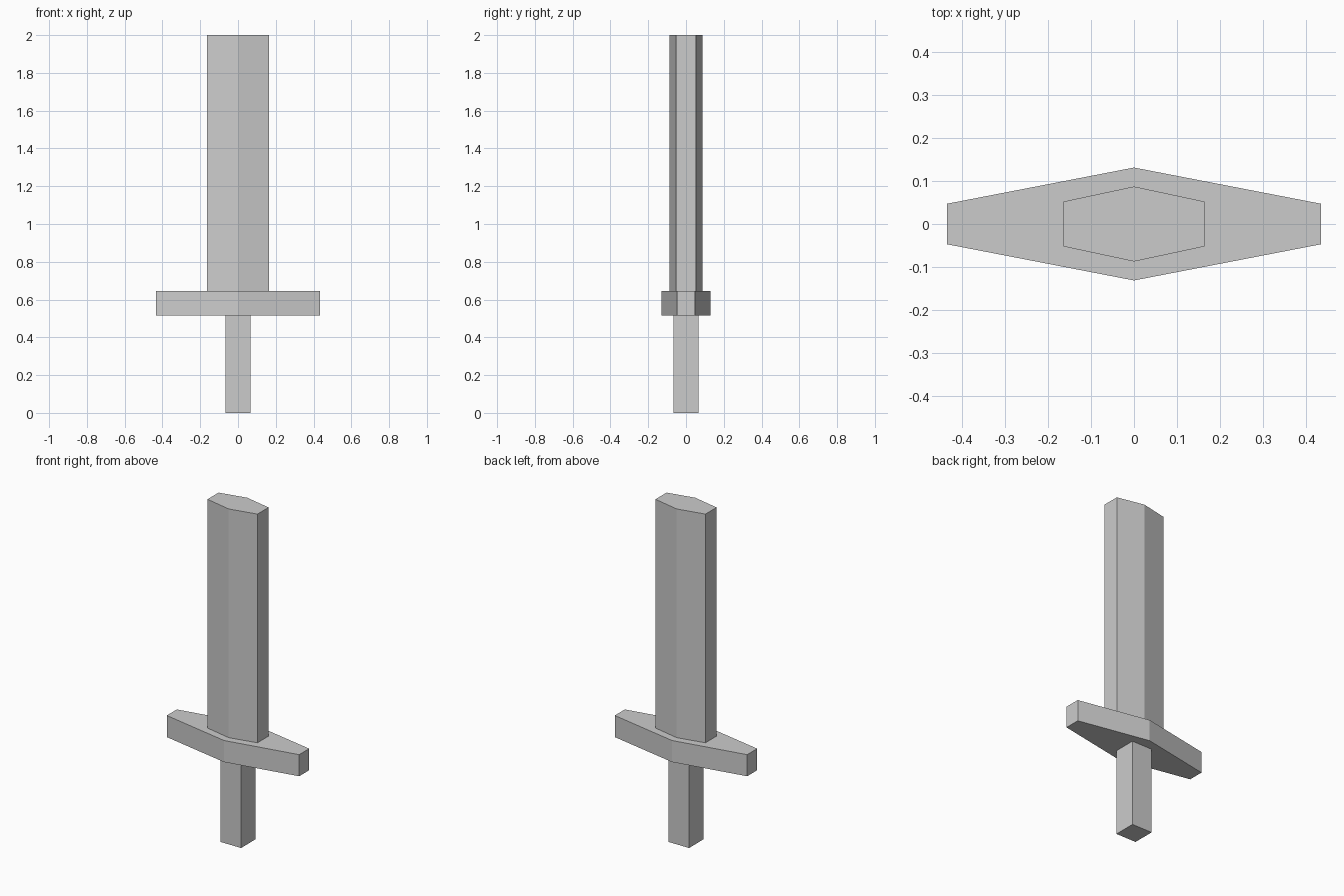
import bpy
import bmesh

if "Cube" in bpy.data.objects:
    bpy.data.objects.remove(bpy.data.objects["Cube"])


def prism(name, outline, z0, z1):
    """Extrude a flat outline from z0 up to z1 as a closed, flat-faced solid."""
    bm = bmesh.new()
    base = bm.faces.new([bm.verts.new((x, y, z0)) for x, y in outline])
    ext = bmesh.ops.extrude_face_region(bm, geom=[base], use_keep_orig=True)
    top = [g for g in ext["geom"] if isinstance(g, bmesh.types.BMVert)]
    bmesh.ops.translate(bm, verts=top, vec=(0, 0, z1 - z0))
    bmesh.ops.recalc_face_normals(bm, faces=bm.faces)
    mesh = bpy.data.meshes.new(name)
    bm.to_mesh(mesh)
    bm.free()
    obj = bpy.data.objects.new(name, mesh)
    bpy.context.collection.objects.link(obj)
    return obj


def hexagon(half_x, end_y, mid_y):
    """Six-sided section: blunt ends in x, ridge at x = 0."""
    return [(-half_x, -end_y), (0, -mid_y), (half_x, -end_y),
            (half_x, end_y), (0, mid_y), (-half_x, end_y)]


GRIP = 0.067
GUARD_Z0, GUARD_Z1 = 0.516, 0.644

# Square grip
prism("grip", [(-GRIP, -GRIP), (GRIP, -GRIP), (GRIP, GRIP), (-GRIP, GRIP)],
      0, GUARD_Z0)

# Crossguard, tapering towards its ends
prism("crossguard", hexagon(0.434, 0.047, 0.131), GUARD_Z0, GUARD_Z1)

# Blade with a central ridge and a flat top
prism("blade", hexagon(0.164, 0.052, 0.087), GUARD_Z1, 2.0)
